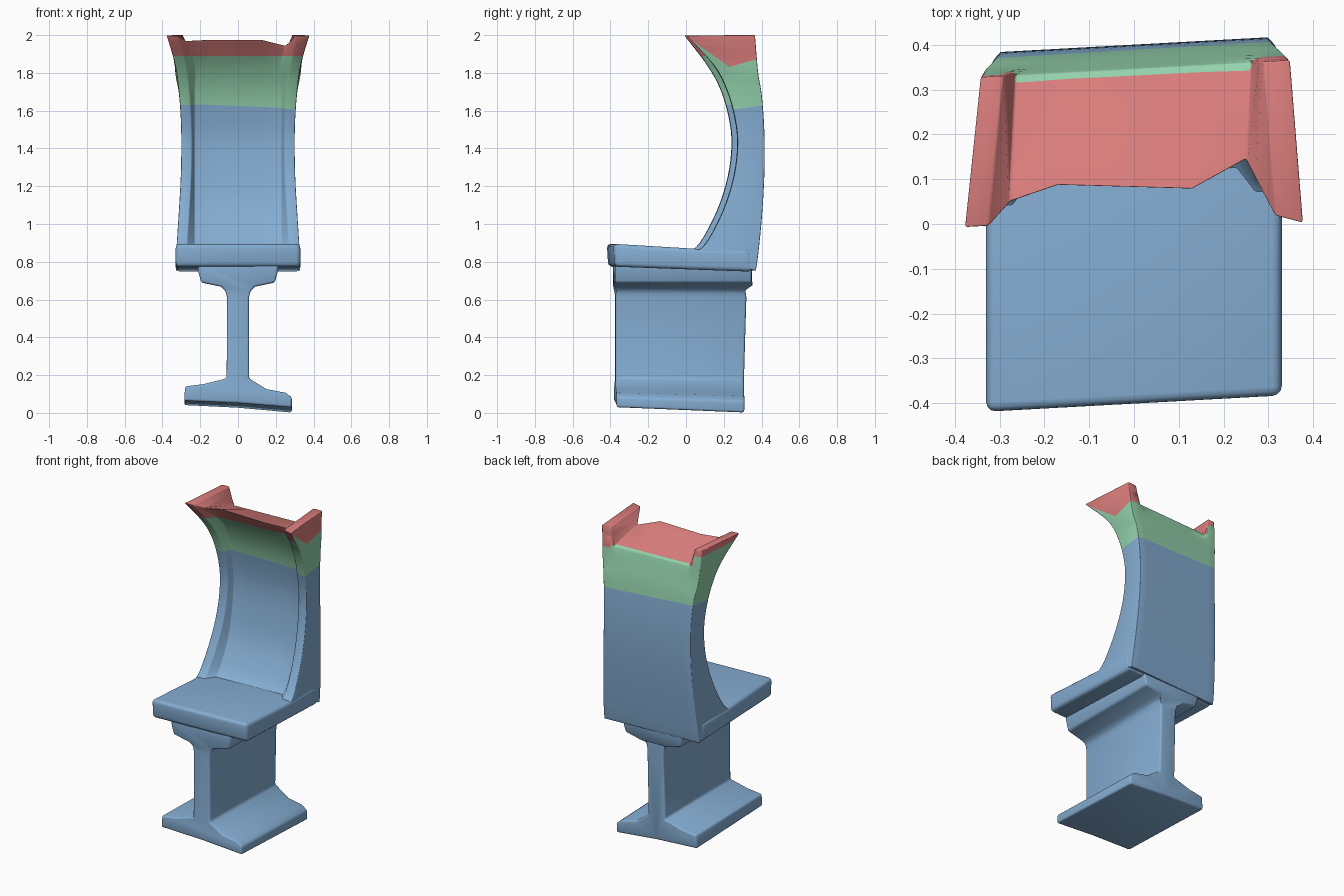
import bpy, bmesh, math
from mathutils import Vector

if "Cube" in bpy.data.objects:
    bpy.data.objects.remove(bpy.data.objects["Cube"])

SKEW = 0.055  # the whole chair is slightly skewed front to back


def material(name, rgb):
    m = bpy.data.materials.new(name)
    m.diffuse_color = (*rgb, 1)
    m.use_nodes = True
    m.node_tree.nodes["Principled BSDF"].inputs["Base Color"].default_value = m.diffuse_color
    return m


BLUE = material("blue", (0.235, 0.42, 0.65))
GREEN = material("green", (0.30, 0.65, 0.42))
RED = material("red", (0.71, 0.21, 0.205))


def finish(bm, name, bevel, mats, cuts=(), rule=None):
    """Round the hard edges, cut the colour bands, and make the object."""
    bmesh.ops.recalc_face_normals(bm, faces=bm.faces[:])
    hard = [e for e in bm.edges if e.calc_face_angle(0) > math.radians(33)]
    bmesh.ops.bevel(bm, geom=hard, offset=bevel, segments=3, profile=0.5,
                    affect='EDGES', clamp_overlap=True)
    for co, no in cuts:
        bmesh.ops.bisect_plane(bm, geom=bm.verts[:] + bm.edges[:] + bm.faces[:],
                               dist=1e-5, plane_co=co, plane_no=no)
    bm.normal_update()
    if rule:
        for f in bm.faces:
            f.material_index = rule(f.calc_center_median(), f.normal)
    me = bpy.data.meshes.new(name)
    bm.to_mesh(me)
    bm.free()
    ob = bpy.data.objects.new(name, me)
    bpy.context.collection.objects.link(ob)
    for m in mats:
        me.materials.append(m)
    bpy.ops.object.select_all(action='DESELECT')
    ob.select_set(True)
    bpy.context.view_layer.objects.active = ob
    bpy.ops.object.shade_smooth_by_angle(angle=math.radians(40))
    return ob


def prism(loop_a, loop_b):
    """Solid between two matching outlines."""
    bm = bmesh.new()
    a = [bm.verts.new(p) for p in loop_a]
    b = [bm.verts.new(p) for p in loop_b]
    bm.faces.new(a)
    bm.faces.new(b[::-1])
    for i in range(len(a)):
        j = (i + 1) % len(a)
        bm.faces.new((a[i], a[j], b[j], b[i]))
    return bm


def smooth_path(pts, n):
    """Catmull-Rom curve through the points."""
    pts = [Vector(p) for p in pts]
    ext = [2 * pts[0] - pts[1]] + pts + [2 * pts[-1] - pts[-2]]
    out = []
    for i in range(1, len(ext) - 2):
        p0, p1, p2, p3 = ext[i - 1:i + 3]
        for k in range(n):
            t = k / n
            out.append(0.5 * (2 * p1 + (p2 - p0) * t + (2 * p0 - 5 * p1 + 4 * p2 - p3) * t * t
                              + (3 * p1 - p0 - 3 * p2 + p3) * t ** 3))
    return out + [pts[-1]]


# Seat: side profile (y, z) extruded across the width
side = [(-0.402, 0.895), (0.05, 0.868), (0.32, 0.868), (0.335, 0.748), (-0.395, 0.774)]
W = 0.33
finish(prism([(-W, y - SKEW * W, z) for y, z in side],
             [(W, y + SKEW * W, z) for y, z in side]), "seat", 0.022, [BLUE])

# Pedestal: I-shaped front profile (x, z) extruded front to back
half_top = [(0.058, 0.61), (0.066, 0.645), (0.09, 0.668), (0.195, 0.69), (0.212, 0.755), (0.215, 0.80)]
foot = [(-0.06, 0.18), (-0.18, 0.148), (-0.28, 0.135), (-0.285, 0.055), (0.0, 0.042),
        (0.285, 0.018), (0.285, 0.075), (0.25, 0.10), (0.15, 0.12), (0.058, 0.18)]
outline = half_top + [(-x, z) for x, z in half_top[::-1]] + foot


def pedestal_end(front):
    pts = []
    for x, z in outline:
        low = max(0.0, 1 - z / 0.25)          # the foot slopes down to the rear
        wide = 0.02 if z > 0.66 else 0.0      # ledge under the seat stands out
        y = -0.375 - 0.3 * wide if front else 0.30 + 0.03 * z + wide
        pts.append((x, y + SKEW * x * 0.5, z + (0.012 if front else -0.018) * low))
    return pts


finish(prism(pedestal_end(True), pedestal_end(False)), "pedestal", 0.012, [BLUE])

# Backrest: (rim y, panel y, front z, rear y, rear z, half width)
levels = [(0.02, 0.07, 0.845, 0.352, 0.752, 0.328),
          (0.09, 0.15, 0.90, 0.366, 0.85, 0.324),
          (0.18, 0.24, 1.07, 0.386, 1.05, 0.313),
          (0.237, 0.282, 1.25, 0.398, 1.25, 0.303),
          (0.257, 0.298, 1.42, 0.400, 1.42, 0.300),
          (0.243, 0.285, 1.56, 0.395, 1.56, 0.303),
          (0.20, 0.25, 1.71, 0.382, 1.70, 0.314),
          (0.13, 0.185, 1.84, 0.364, 1.80, 0.332)]
front_rows, rear_rows = [], []
for rim, panel, zf, rear, zr, w in levels:
    xs = [-w, 0.055 - w, -0.23, -0.12, 0.12, 0.23, w - 0.055, w]
    ys = [rim, rim, panel, panel, panel, panel, rim, rim]
    front_rows.append([(x, y, zf) for x, y in zip(xs, ys)])
    rear_rows.append([(x, rear, zr) for x in xs])
# Top edge: raised side rails and an uneven lip between them
front_rows.append([(-0.378, 0.012, 1.998), (-0.325, 0.012, 1.998), (-0.275, 0.065, 1.97),
                   (-0.17, 0.095, 1.975), (0.13, 0.07, 1.975), (0.25, 0.13, 1.945),
                   (0.315, 0.0, 1.998), (0.378, -0.02, 1.998)])
rear_rows.append([(x, 0.346, z) for x, z in
                  [(-0.342, 2.0), (-0.292, 2.0), (-0.265, 1.885), (-0.15, 1.885),
                   (0.15, 1.885), (0.262, 1.885), (0.287, 2.0), (0.348, 2.0)]])

bm = bmesh.new()


def column_grid(rows):
    cols = [smooth_path(c, 4) for c in zip(*rows)]
    return [[bm.verts.new((p.x, p.y + SKEW * p.x, p.z)) for p in c] for c in cols]


front, rear = column_grid(front_rows), column_grid(rear_rows)
n = len(front[0])
for g in (front, rear):
    for c in range(7):
        for r in range(n - 1):
            bm.faces.new((g[c][r], g[c + 1][r], g[c + 1][r + 1], g[c][r + 1]))
for c in (0, 7):      # sides
    for r in range(n - 1):
        bm.faces.new((front[c][r], front[c][r + 1], rear[c][r + 1], rear[c][r]))
for r in (0, n - 1):  # bottom and top
    for c in range(7):
        bm.faces.new((front[c][r], front[c + 1][r], rear[c + 1][r], rear[c][r]))

# Colour bands: blue, green, red; the red edge differs on each outer side
PLANES = [((0, 0.33, 1.632), (0.05, -0.13, 1)),   # blue to green
          ((0, 0.30, 1.890), (0, 0, 1)),          # red on the front and top
          ((0, 0.23, 1.832), (0, 0.7, 1)),        # red dips to a V on the right
          ((0, 0.23, 1.832), (0, -0.28, 1)),
          ((0, 0.30, 1.960), (0, 0, 1))]          # red stays high on the left


def band(c, normal):
    green, red, v1, v2, high = [(c - Vector(co)).dot(Vector(no)) > 0 for co, no in PLANES]
    if c.x > 0.29 and (normal.x > 0.4 or normal.y > 0.4):
        red = v1 and v2
    elif c.x < -0.29 and (normal.x < -0.4 or normal.y > 0.4):
        red = high
    return 2 if red else int(green)


finish(bm, "backrest", 0.012, [BLUE, GREEN, RED], PLANES, band)
